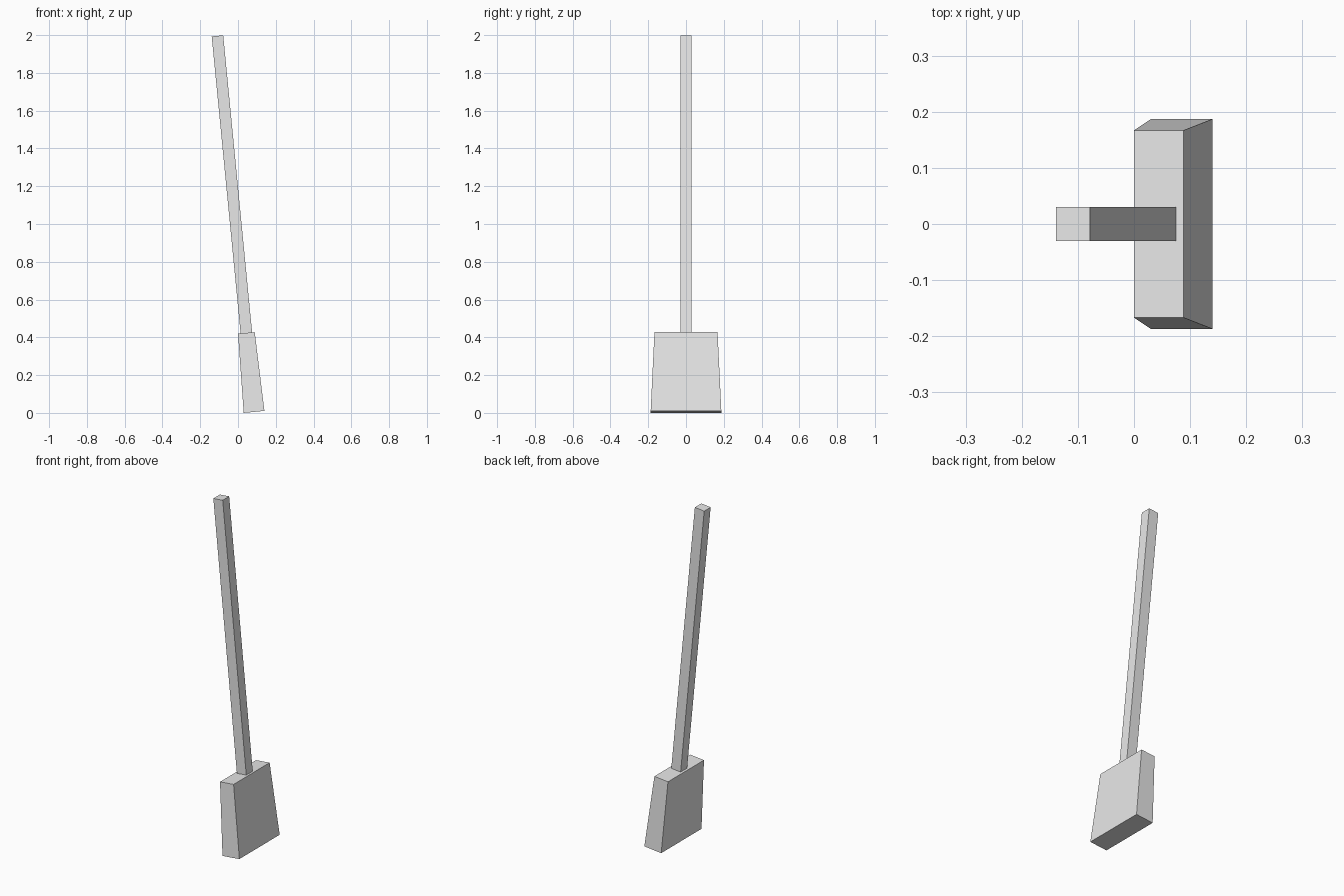
import bpy
import bmesh
from math import radians
from mathutils import Matrix

cube = bpy.data.objects.get("Cube")
if cube:
    bpy.data.objects.remove(cube, do_unlink=True)

grey = bpy.data.materials.new("plain_grey")
grey.use_nodes = True
grey.diffuse_color = (0.8, 0.8, 0.8, 1)
grey.node_tree.nodes["Principled BSDF"].inputs["Base Color"].default_value = (0.8, 0.8, 0.8, 1)

# Both parts share one axis that leans towards -x
LEAN = Matrix.Translation((0.085, 0, 0.0053)) @ Matrix.Rotation(radians(-5.56), 4, 'Y')


def tapered_box(name, z0, z1, bottom, top):
    """Box between two heights; bottom and top are half sizes in x and y."""
    bm = bmesh.new()
    bmesh.ops.create_cube(bm, size=2)
    for v in bm.verts:
        hx, hy = top if v.co.z > 0 else bottom
        v.co = (v.co.x * hx, v.co.y * hy, z1 if v.co.z > 0 else z0)
    bm.transform(LEAN)
    mesh = bpy.data.meshes.new(name)
    bm.to_mesh(mesh)
    bm.free()
    mesh.materials.append(grey)
    obj = bpy.data.objects.new(name, mesh)
    bpy.context.collection.objects.link(obj)
    return obj


# Flared block at the foot and the long square shaft above it
tapered_box("head", 0, 0.42, (0.055, 0.187), (0.0443, 0.167))
tapered_box("handle", 0.41, 2.0, (0.0305, 0.03), (0.0305, 0.03))
